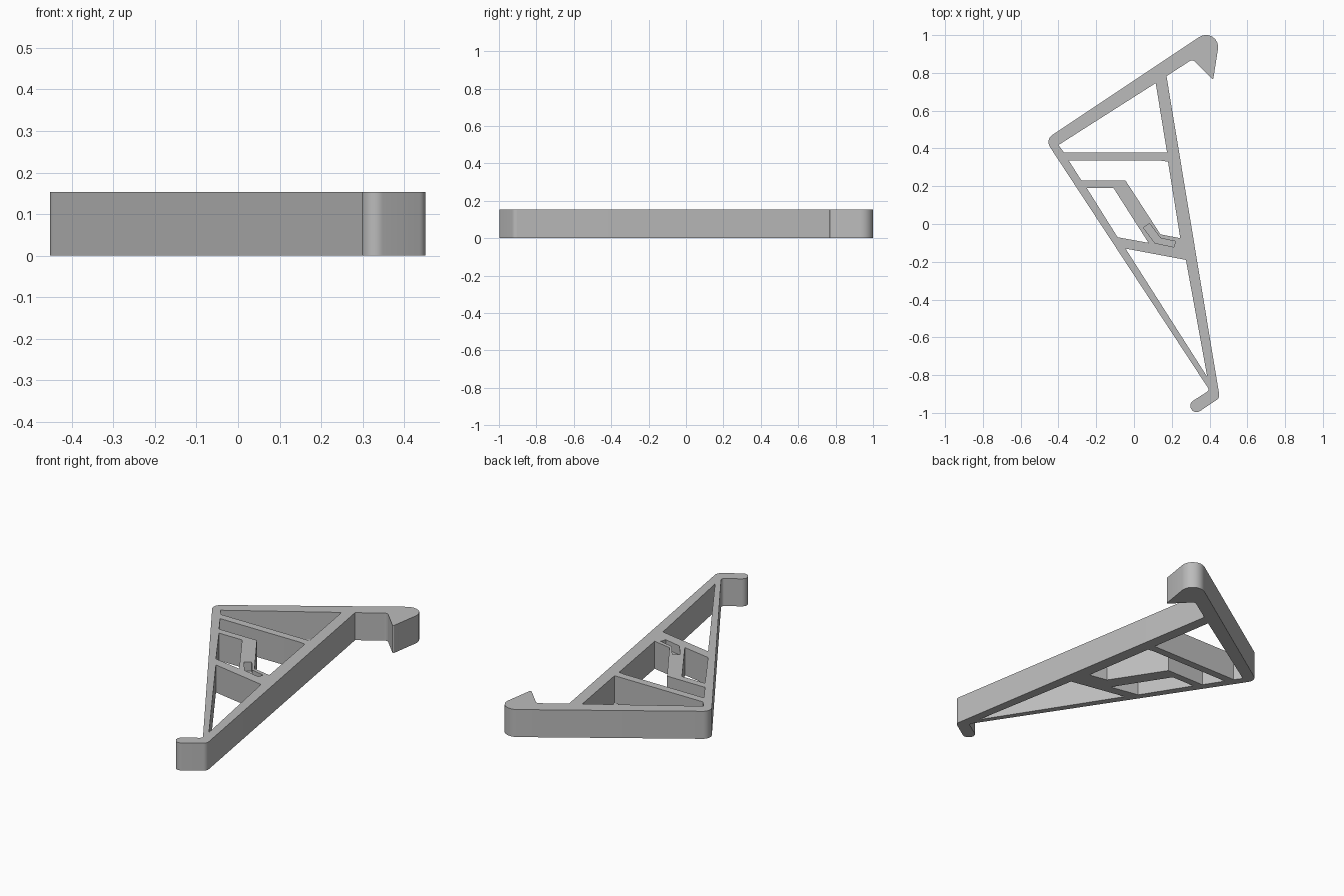
import bpy, bmesh, math
from mathutils import Vector

HEIGHT = 0.153
POCKET_DEPTH = 0.05

cube = bpy.data.objects.get("Cube")
if cube:
    bpy.data.objects.remove(cube, do_unlink=True)

grey = bpy.data.materials.new("plain_grey")
grey.use_nodes = True
colour = (0.5, 0.5, 0.5, 1)
grey.diffuse_color = colour
grey.node_tree.nodes["Principled BSDF"].inputs["Base Color"].default_value = colour


def rounded(corners, steps=8):
    """Replace each (x, y, radius) corner with a tangent arc."""
    path = []
    for i, (x, y, r) in enumerate(corners):
        p = Vector((x, y))
        if r == 0:
            path.append(p)
            continue
        a = (Vector(corners[i - 1][:2]) - p).normalized()
        b = (Vector(corners[(i + 1) % len(corners)][:2]) - p).normalized()
        half = a.angle(b) / 2
        centre = p + (a + b).normalized() * r / math.sin(half)
        start = p + a * r / math.tan(half) - centre
        end = p + b * r / math.tan(half) - centre
        sweep = math.atan2(start.x * end.y - start.y * end.x, start.dot(end))
        for k in range(steps + 1):
            t = sweep * k / steps
            path.append(centre + Vector((start.x * math.cos(t) - start.y * math.sin(t),
                                         start.x * math.sin(t) + start.y * math.cos(t))))
    return path


def prism(name, path, low, high):
    """Extrude a flat outline between two heights."""
    bm = bmesh.new()
    face = bm.faces.new([bm.verts.new((x, y, low)) for x, y in path])
    top = bmesh.ops.extrude_face_region(bm, geom=[face])["geom"]
    moved = [v for v in top if isinstance(v, bmesh.types.BMVert)]
    bmesh.ops.translate(bm, verts=moved, vec=(0, 0, high - low))
    bmesh.ops.recalc_face_normals(bm, faces=bm.faces)
    mesh = bpy.data.meshes.new(name)
    bm.to_mesh(mesh)
    bm.free()
    mesh.materials.append(grey)
    obj = bpy.data.objects.new(name, mesh)
    bpy.context.collection.objects.link(obj)
    return obj


# Outer silhouette: upper hook, straight spine, lower foot, sloping strut
outline = [
    (-0.47, 0.446, 0.045), (0.467, 1.071, 0.064),
    (0.419, 0.762, 0.005), (0.31, 0.872, 0.02), (0.172, 0.783, 0),
    (0.454, -0.92, 0.03), (0.322, -1.009, 0.032),
    (0.286, -0.953, 0.032), (0.4, -0.88, 0.015),
]
frame = prism("bracket_frame", rounded(outline), 0, HEIGHT)

# Openings between the braces
openings = {
    "upper_opening": [(-0.4, 0.418), (0.115, 0.746), (0.175, 0.378), (-0.37, 0.378)],
    "middle_opening": [(-0.345, 0.335), (0.145, 0.335), (0.18, 0.33), (0.245, -0.075),
                       (0.14, -0.055), (-0.045, 0.23), (-0.278, 0.23)],
    "inner_opening": [(-0.25, 0.19), (-0.108, 0.19), (0.077, -0.1), (-0.087, -0.07)],
    "lower_opening": [(-0.045, -0.13), (0.275, -0.19), (0.388, -0.81)],
}
cutters = [prism(n, p, -0.1, HEIGHT + 0.1) for n, p in openings.items()]

# Shallow bent slot in the top face
slot = [(0.05, -0.02), (0.082, 0.003), (0.14, -0.075),
        (0.22, -0.092), (0.21, -0.122), (0.11, -0.1)]
cutters.append(prism("slot_pocket", slot, HEIGHT - POCKET_DEPTH, HEIGHT + 0.1))

bpy.context.view_layer.objects.active = frame
frame.select_set(True)
for cutter in cutters:
    cutter.hide_render = True
    cut = frame.modifiers.new(cutter.name, "BOOLEAN")
    cut.operation = "DIFFERENCE"
    cut.solver = "EXACT"
    cut.object = cutter
    bpy.ops.object.modifier_apply(modifier=cut.name)
    bpy.data.objects.remove(cutter, do_unlink=True)

bpy.ops.object.shade_smooth_by_angle(angle=math.radians(30))
